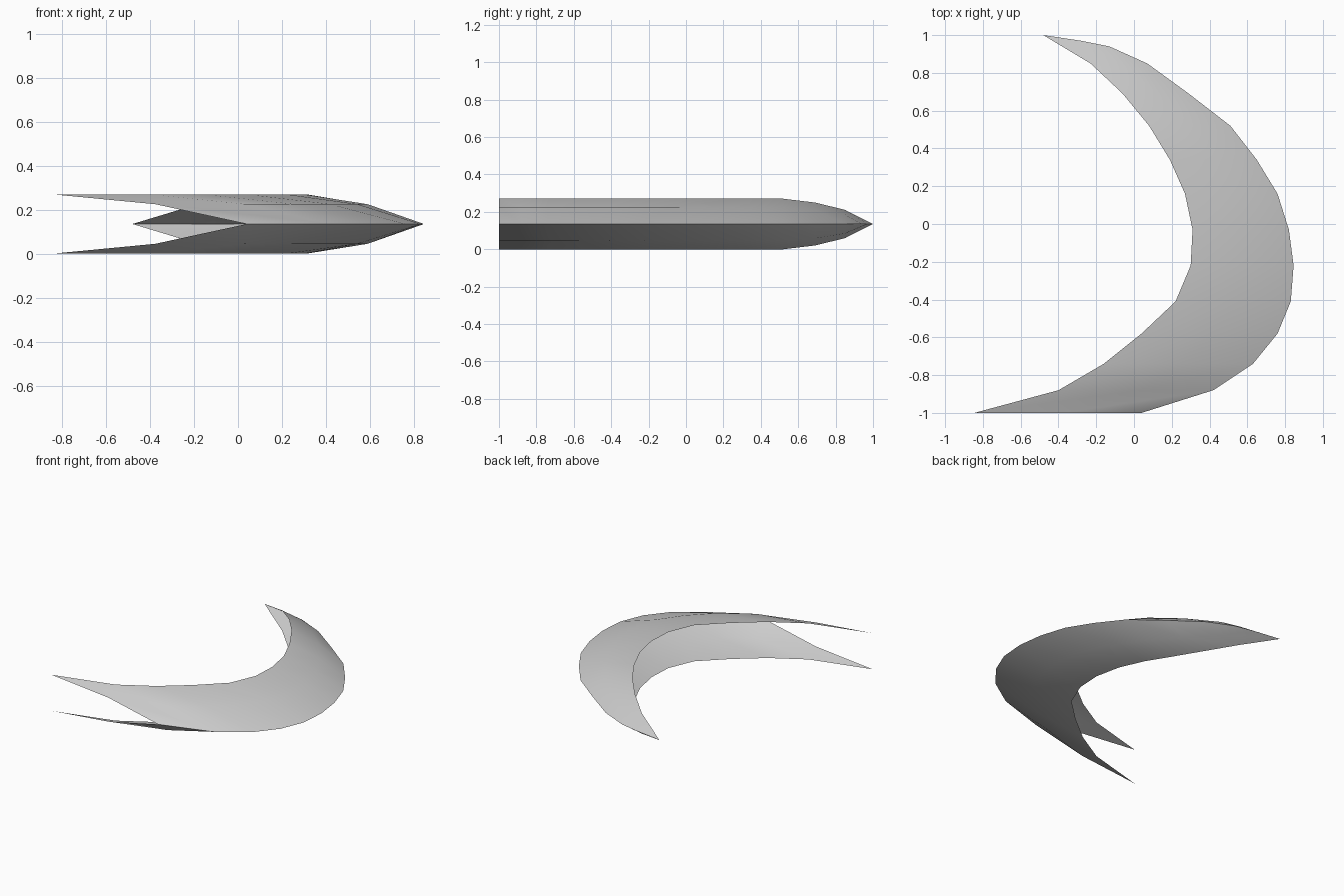
import bpy
import bmesh
from math import radians

default_cube = bpy.data.objects.get("Cube")
if default_cube:
    bpy.data.objects.remove(default_cube, do_unlink=True)


def make_material(name, colour):
    material = bpy.data.materials.new(name)
    material.use_nodes = True
    material.diffuse_color = colour
    shader = material.node_tree.nodes["Principled BSDF"]
    shader.inputs["Base Color"].default_value = colour
    return material


# Crescent outline: y, inner edge x, outer ridge x, height scale
STATIONS = [
    (-1, -0.845, 0.04, 1), (-0.88, -0.40, 0.42, 1), (-0.74, -0.16, 0.63, 1),
    (-0.58, 0.04, 0.76, 1), (-0.41, 0.22, 0.83, 1), (-0.22, 0.30, 0.845, 1),
    (-0.03, 0.31, 0.82, 1), (0.16, 0.27, 0.76, 1), (0.34, 0.19, 0.65, 1),
    (0.52, 0.08, 0.51, 1), (0.69, -0.06, 0.29, 0.85), (0.85, -0.23, 0.07, 0.56),
]
# Folded cross-section: position from inner edge to ridge, height from middle
SECTION = [(0, 0.135), (0.53, 0.09), (1, 0), (0.53, -0.09), (0, -0.135)]
MID_HEIGHT = 0.135
# Flat row closing the back tip, from inner edge to ridge
TIP = [(-0.48, 1), (-0.28, 0.97), (-0.13, 0.94)]


def build_crescent(name, material):
    bm = bmesh.new()
    rows = []
    for y, inner, outer, scale in STATIONS:
        rows.append([
            bm.verts.new((inner + (outer - inner) * t, y, MID_HEIGHT + h * scale))
            for t, h in SECTION
        ])

    # Upper and lower halves meet in the same tip vertices
    tip = [bm.verts.new((x, y, MID_HEIGHT)) for x, y in TIP]
    rows.append(tip + tip[-2::-1])

    # Skin neighbouring sections, leaving the inner side and front open
    for near, far in zip(rows, rows[1:]):
        for i in range(len(SECTION) - 1):
            bm.faces.new((near[i], near[i + 1], far[i + 1], far[i]))

    mesh = bpy.data.meshes.new(name)
    bm.to_mesh(mesh)
    bm.free()
    mesh.materials.append(material)
    shell = bpy.data.objects.new(name, mesh)
    bpy.context.collection.objects.link(shell)
    return shell


shell = build_crescent("crescent_shell", make_material("light_grey", (0.6, 0.6, 0.6, 1)))
bpy.ops.object.select_all(action="DESELECT")
shell.select_set(True)
bpy.context.view_layer.objects.active = shell
bpy.ops.object.shade_smooth_by_angle(angle=radians(60))
